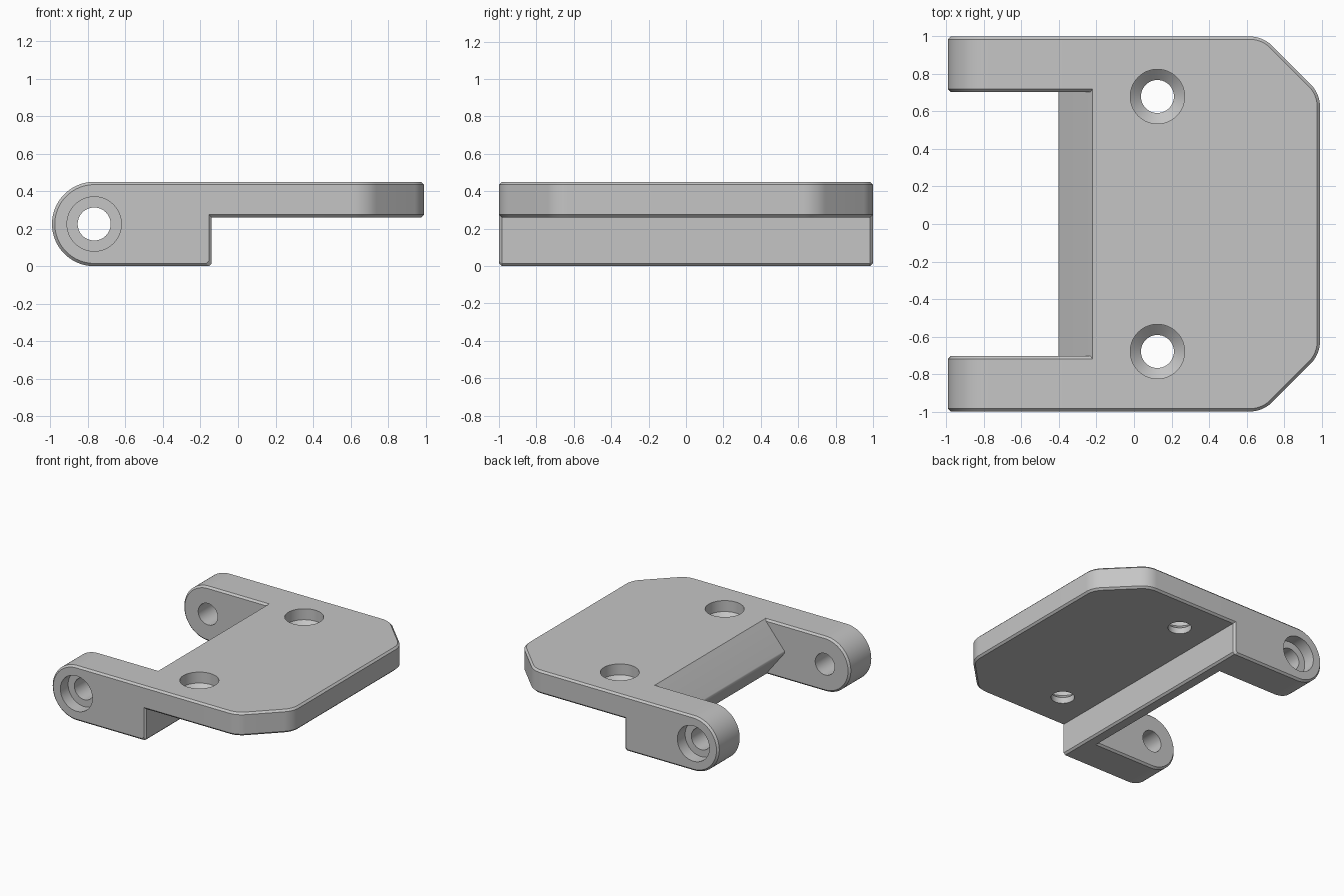
import bpy
import bmesh
from math import cos, sin, radians

cube = bpy.data.objects.get("Cube")
if cube:
    bpy.data.objects.remove(cube, do_unlink=True)

grey = bpy.data.materials.new("light grey")
grey.use_nodes = True
grey.diffuse_color = (0.56, 0.56, 0.56, 1)
grey.node_tree.nodes["Principled BSDF"].inputs["Base Color"].default_value = grey.diffuse_color

END = 0.992        # half length along x
TOP = 0.45         # overall height
STEP = -0.14       # front wall of the deep knuckle block
LIP = -0.22        # top edge of the sloped wall
INNER = 0.705      # inner face of each arm
CH = 0.015         # chamfer size
MID = TOP / 2
PIN = -END + MID   # pin axis


def arc(cx, cy, r, start, stop, steps):
    angles = [radians(start + (stop - start) * i / steps) for i in range(steps + 1)]
    return [(cx + r * cos(a), cy + r * sin(a)) for a in angles]


def loft(name, loops):
    """Closed solid through matching loops of points."""
    bm = bmesh.new()
    rings = [[bm.verts.new(p) for p in loop] for loop in loops]
    for a, b in zip(rings, rings[1:]):
        for i in range(len(a)):
            j = (i + 1) % len(a)
            bm.faces.new((a[i], a[j], b[j], b[i]))
    bm.faces.new(rings[0])
    bm.faces.new(rings[-1])
    bmesh.ops.recalc_face_normals(bm, faces=bm.faces)
    mesh = bpy.data.meshes.new(name)
    bm.to_mesh(mesh)
    bm.free()
    mesh.materials.append(grey)
    obj = bpy.data.objects.new(name, mesh)
    bpy.context.collection.objects.link(obj)
    return obj


def turned(name, profile, place):
    """Round cutter from (radius, height) pairs."""
    return loft(name, [[place(x, y, h) for x, y in arc(0, 0, r, 0, 354.375, 63)]
                       for r, h in profile])


def combine(target, tool, operation):
    mod = target.modifiers.new(operation.lower(), 'BOOLEAN')
    mod.operation = operation
    mod.solver = 'EXACT'
    mod.object = tool
    bpy.context.view_layer.objects.active = target
    bpy.ops.object.modifier_apply(modifier=mod.name)
    bpy.data.objects.remove(tool, do_unlink=True)


def plate_outline(inset):
    r = 0.17
    half = (arc(END - r, 0.625, r - inset, 0, 45, 10)
            + arc(END - r - 0.205, 0.83, r - inset, 45, 90, 10)
            + [(LIP, 1 - inset)])
    return half + [(x, -y) for x, y in reversed(half)]


def arm_outline(inset):
    right = STEP - inset
    return (arc(PIN, MID, MID - inset, 90, 270, 40)
            + [(right - CH, inset), (right, inset + CH), (right, TOP - inset)])


# Flat plate with chamfered rims
leaf = loft("hinge_leaf", [[(x, y, z) for x, y in plate_outline(d)]
                           for z, d in ((0.26, CH), (0.26 + CH, 0), (TOP - CH, 0), (TOP, CH))])

# Deep block between the arms, with its ridged inner wall
ridge = arc(-0.382, MID, 0.02, 140, 220, 6)
section = [(LIP, TOP)] + ridge + [(-0.23, 0), (STEP - CH, 0), (STEP, CH), (STEP, TOP)]
block = loft("knuckle_block", [[(x, y, z) for x, z in section] for y in (-0.85, 0.85)])
combine(leaf, block, 'UNION')

# Two rounded knuckle arms
for side in (-1, 1):
    arm = loft("knuckle_arm", [[(x, side * y, z) for x, z in arm_outline(d)]
                               for y, d in ((INNER, CH), (INNER + CH, 0), (1 - CH, 0), (1, CH))])
    combine(leaf, arm, 'UNION')

# Counterbored pin holes and countersunk screw holes
for side in (-1, 1):
    pin_hole = turned("pin_hole",
                      [(0.088, 0.6), (0.088, 0.9), (0.145, 0.9), (0.145, 1.1)],
                      lambda x, y, h: (PIN + x, side * h, MID + y))
    combine(leaf, pin_hole, 'DIFFERENCE')
    screw_hole = turned("screw_hole",
                        [(0.088, 0.2), (0.088, 0.31), (0.145, 0.36), (0.145, 0.55)],
                        lambda x, y, h: (0.125 + x, side * 0.68 + y, h))
    combine(leaf, screw_hole, 'DIFFERENCE')

# Smooth curves, sharp edges
bpy.ops.object.select_all(action='DESELECT')
leaf.select_set(True)
bpy.context.view_layer.objects.active = leaf
bpy.ops.object.shade_smooth_by_angle(angle=radians(25))
